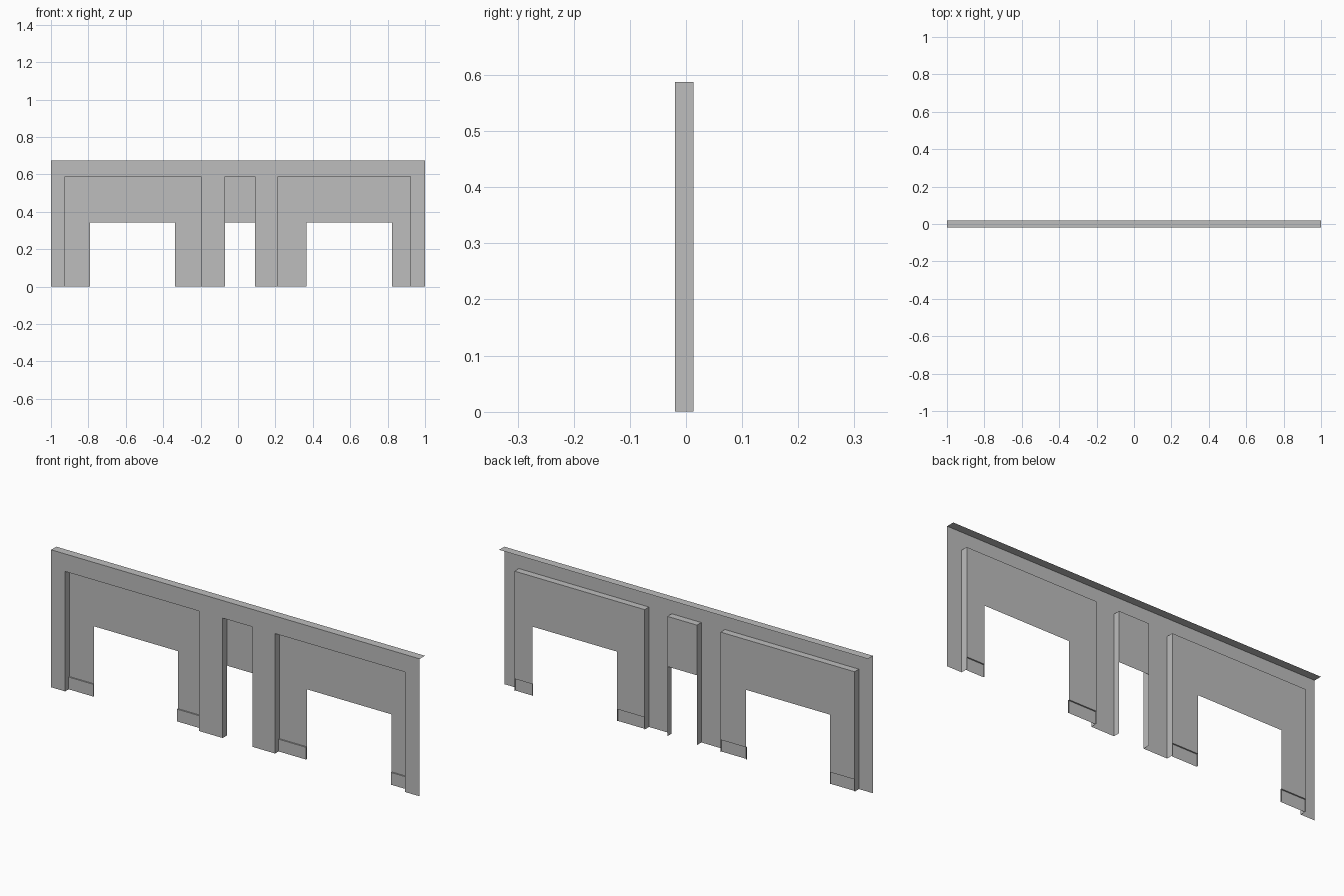
import bpy
import bmesh

cube = bpy.data.objects.get("Cube")
if cube:
    bpy.data.objects.remove(cube)

# Main dimensions
FRONT, BACK, LEDGE_BACK = -0.02, 0.0135, 0.02
TOP, HEAD, ARCH, PLINTH = 0.674, 0.588, 0.342, 0.06
PLINTH_FRONT = 0.007

grey = bpy.data.materials.new("plain_grey")
grey.use_nodes = True
colour = (0.51, 0.51, 0.51, 1)
grey.diffuse_color = colour
grey.node_tree.nodes["Principled BSDF"].inputs["Base Color"].default_value = colour


def make_object(name, faces):
    """Build one sheet object from a list of polygons."""
    bm = bmesh.new()
    for points in faces:
        bm.faces.new([bm.verts.new(p) for p in points])
    bmesh.ops.remove_doubles(bm, verts=bm.verts, dist=0.0001)
    mesh = bpy.data.meshes.new(name)
    bm.to_mesh(mesh)
    bm.free()
    mesh.materials.append(grey)
    obj = bpy.data.objects.new(name, mesh)
    bpy.context.collection.objects.link(obj)


def upright(outline, y):
    """Front-facing polygon from an x, z outline."""
    return [(x, y, z) for x, z in outline]


def side(x, y0, y1, z0, z1):
    return [(x, y0, z0), (x, y1, z0), (x, y1, z1), (x, y0, z1)]


def level(z, x0, x1, y0, y1):
    return [(x0, y0, z), (x1, y0, z), (x1, y1, z), (x0, y1, z)]


def notched(x0, x1, z0, z1, notches, notch_top):
    """Rectangle with notches cut up from its bottom edge."""
    pts = [(x0, z0)]
    for a, b in notches:
        pts += [(a, z0), (a, notch_top), (b, notch_top), (b, z0)]
    return pts + [(x1, z0), (x1, z1), (x0, z1)]


# Recess edges, each with the opening cut in its back panel
bays = {
    "right_bay": ((-0.924, -0.197), (-0.79, -0.336)),
    "doorway": ((-0.069, 0.092), None),
    "left_bay": ((0.215, 0.921), (0.365, 0.824)),
}

# Front wall and top ledge
recesses = [recess for recess, opening in bays.values()]
make_object("front_wall", [upright(notched(-1, 1, 0, TOP, recesses, HEAD), FRONT)])
make_object("top_ledge", [level(TOP, -1, 1, FRONT, LEDGE_BACK)])

for name, ((x0, x1), opening) in bays.items():
    # Side and head reveals
    make_object(name + "_reveal", [
        side(x0, FRONT, BACK, 0, HEAD),
        side(x1, FRONT, BACK, 0, HEAD)[::-1],
        level(HEAD, x0, x1, FRONT, BACK)[::-1],
    ])
    # Recessed back panel
    if opening is None:
        outline = notched(x0, x1, ARCH, HEAD, [], ARCH)
    else:
        outline = notched(x0, x1, PLINTH, HEAD, [opening], ARCH)
    make_object(name + "_panel", [upright(outline, BACK)])
    if opening is None:
        continue
    # Open-backed plinths at the foot of each leg
    for label, a, b in (("right", x0, opening[0]), ("left", opening[1], x1)):
        make_object(f"{name}_{label}_plinth", [
            upright(notched(a, b, 0, PLINTH, [], 0), PLINTH_FRONT),
            level(PLINTH, a, b, PLINTH_FRONT, BACK),
            side(opening[0] if label == "right" else opening[1],
                 PLINTH_FRONT, BACK, 0, PLINTH),
        ])
